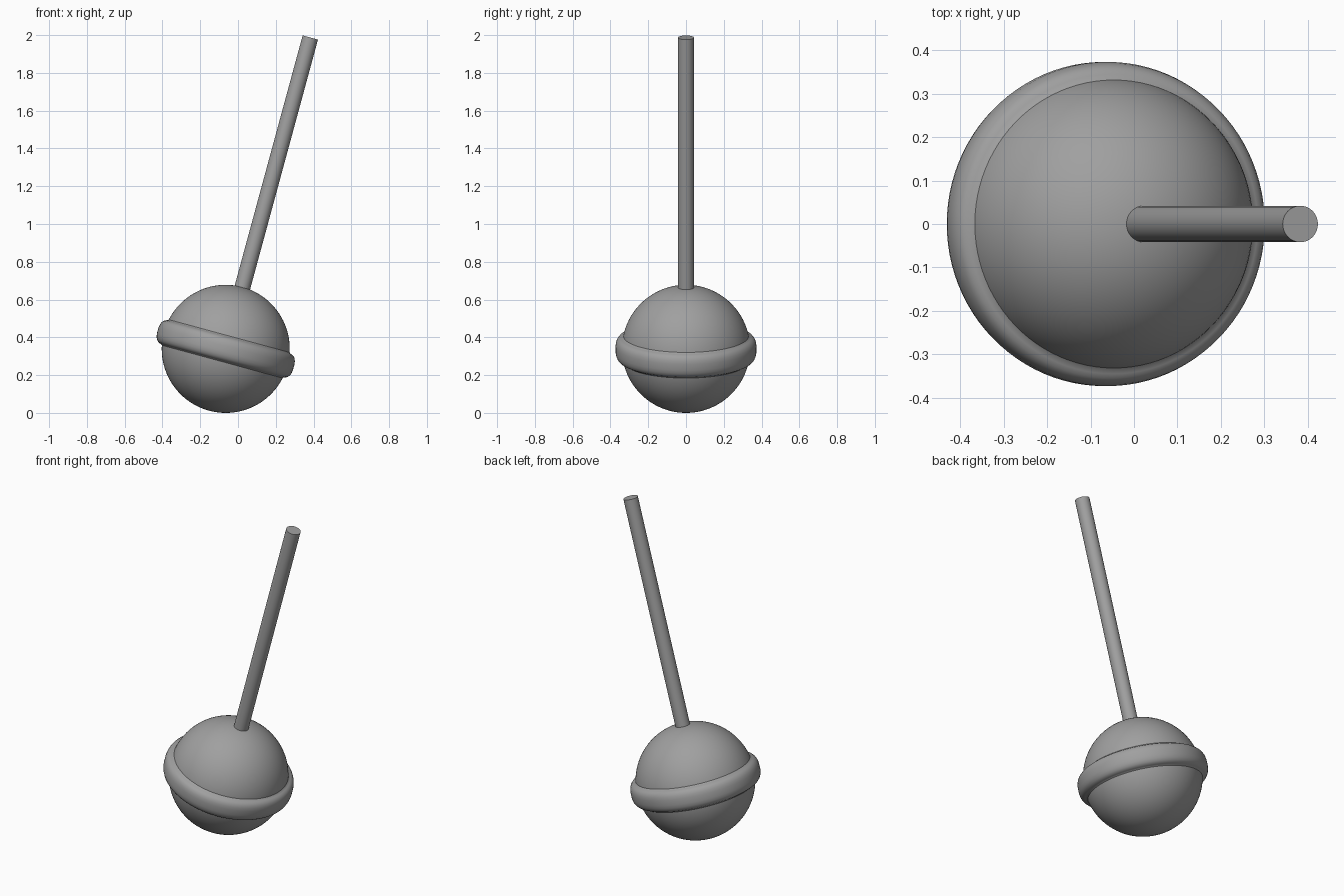
import bpy, bmesh, math
from mathutils import Matrix, Vector

cube = bpy.data.objects.get("Cube")
if cube:
    bpy.data.objects.remove(cube, do_unlink=True)

TILT = math.radians(15.2)
CENTRE = Vector((-0.065, 0, 0.339))
BALL_R = 0.339
STICK_R = 0.042
STICK_END = 1.708

grey = bpy.data.materials.new("plain grey")
grey.use_nodes = True
grey.diffuse_color = (0.35, 0.35, 0.35, 1)
grey.node_tree.nodes["Principled BSDF"].inputs["Base Color"].default_value = grey.diffuse_color


def finish(name, bm):
    """Turn a bmesh into a tilted, smooth-shaded object."""
    bmesh.ops.recalc_face_normals(bm, faces=bm.faces)
    mesh = bpy.data.meshes.new(name)
    bm.to_mesh(mesh)
    bm.free()
    mesh.materials.append(grey)
    obj = bpy.data.objects.new(name, mesh)
    bpy.context.collection.objects.link(obj)
    obj.matrix_world = Matrix.Translation(CENTRE) @ Matrix.Rotation(TILT, 4, 'Y')
    bpy.ops.object.select_all(action='DESELECT')
    obj.select_set(True)
    bpy.context.view_layer.objects.active = obj
    bpy.ops.object.shade_smooth_by_angle(angle=math.radians(40))
    return obj


# Round ball
bm = bmesh.new()
bmesh.ops.create_uvsphere(bm, u_segments=96, v_segments=48, radius=BALL_R)
finish("candy_ball", bm)

# Rounded band, a half profile (radius, height) mirrored and spun round the axis
half = [(0.326, 0.078), (0.334, 0.067), (0.345, 0.063), (0.355, 0.058),
        (0.364, 0.048), (0.370, 0.034), (0.373, 0.016)]
profile = half + [(r, -h) for r, h in reversed(half)]
bm = bmesh.new()
verts = [bm.verts.new((r, 0, h)) for r, h in profile]
edges = [bm.edges.new(pair) for pair in zip(verts, verts[1:])]
bmesh.ops.spin(bm, geom=verts + edges, cent=(0, 0, 0), axis=(0, 0, 1),
               angle=math.tau, steps=96, use_merge=True)
bmesh.ops.remove_doubles(bm, verts=bm.verts, dist=0.0001)
finish("candy_band", bm)

# Straight stick, its lower end buried in the ball
bm = bmesh.new()
start = BALL_R * 0.5
bmesh.ops.create_cone(bm, cap_ends=True, segments=32, radius1=STICK_R, radius2=STICK_R,
                      depth=STICK_END - start,
                      matrix=Matrix.Translation((0, 0, (STICK_END + start) / 2)))
finish("stick", bm)
